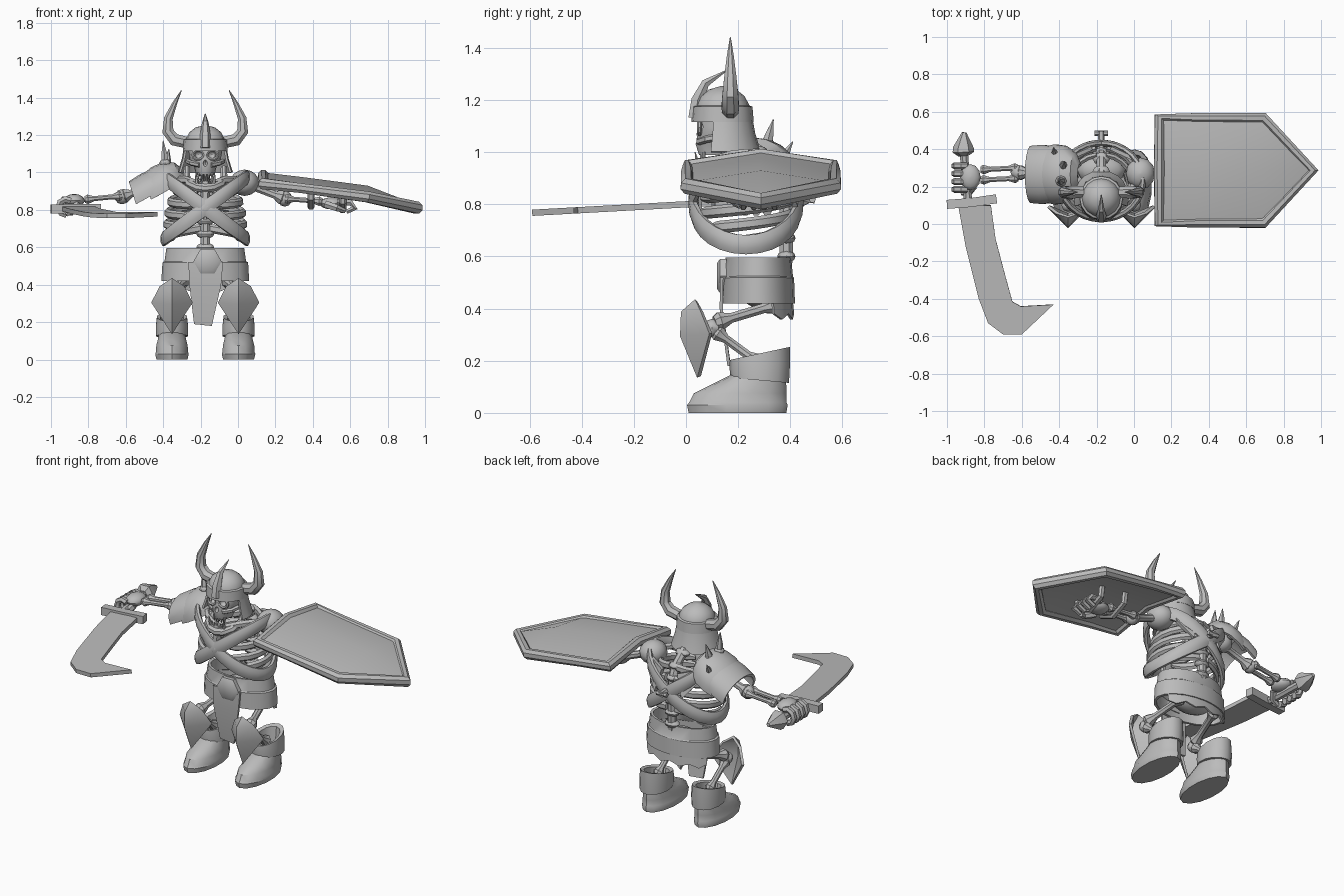
import bpy, bmesh, math
from mathutils import Vector as V

if "Cube" in bpy.data.objects:
    bpy.data.objects.remove(bpy.data.objects["Cube"])

C = -0.175                      # body centre line
grey = bpy.data.materials.new("plain grey")
grey.diffuse_color = (0.5, 0.5, 0.5, 1)
grey.use_nodes = True
grey.node_tree.nodes["Principled BSDF"].inputs["Base Color"].default_value = grey.diffuse_color

def make(name, verts, faces, thick=0, offset=0):
    me = bpy.data.meshes.new(name)
    me.from_pydata([tuple(v) for v in verts], [], faces)
    bm = bmesh.new(); bm.from_mesh(me)
    bmesh.ops.recalc_face_normals(bm, faces=bm.faces)
    bm.to_mesh(me); bm.free()
    me.materials.append(grey)
    ob = bpy.data.objects.new(name, me)
    bpy.context.collection.objects.link(ob)
    if thick:
        m = ob.modifiers.new("thickness", 'SOLIDIFY')
        m.thickness, m.offset = thick, offset
    return ob

def loft(name, rings, caps=True, around=True, wrap=False, thick=0):
    n, k = len(rings[0]), len(rings)
    faces = [(i % k * n + j, i % k * n + (j + 1) % n, (i + 1) % k * n + (j + 1) % n, (i + 1) % k * n + j)
             for i in range(k if wrap else k - 1) for j in range(n if around else n - 1)]
    if caps and not wrap:
        faces += [tuple(range(n)), tuple(range((k - 1) * n, k * n))]
    return make(name, [v for r in rings for v in r], faces, thick)

def tube(name, pts, radii, n=8, flat=1, ref=None, wrap=False):
    pts = [V(p) for p in pts]; k = len(pts)
    if not isinstance(radii, (list, tuple)): radii = [radii] * k
    if ref is None:
        d = pts[-1] - pts[0]
        ref = min((V((1, 0, 0)), V((0, 1, 0)), V((0, 0, 1))), key=lambda a: abs(a.dot(d)))
    ref = V(ref); rings = []
    for i, p in enumerate(pts):
        a = pts[(i - 1) % k] if wrap else pts[max(i - 1, 0)]
        b = pts[(i + 1) % k] if wrap else pts[min(i + 1, k - 1)]
        t = (b - a).normalized()
        u = t.cross(ref).normalized(); w = u.cross(t)
        rings.append([p + radii[i] * (u * math.cos(q) + w * flat * math.sin(q))
                      for q in (2 * math.pi * (j + .5) / n for j in range(n))])
    return loft(name, rings, wrap=wrap)

def oval(cx, cy, z, rx, ry, n=16, a0=0, a1=360, slope=0):
    # angle 0 points to the back; slope raises the ring towards the back
    m = n if a1 - a0 == 360 else n - 1
    out = []
    for j in range(n):
        a = math.radians(a0 + (a1 - a0) * j / m)
        out.append(V((cx + rx * math.sin(a), cy + ry * math.cos(a), z + slope * math.cos(a))))
    return out

def ball(name, c, r, n=12, m=8):
    rings = [oval(c[0], c[1], c[2] - r[2] * math.cos(t), r[0] * math.sin(t), r[1] * math.sin(t), n)
             for t in (math.pi * (i + .15) / (m + .3) for i in range(m + 1))]
    return loft(name, rings)

def bone(name, a, b, r):
    a, b = V(a), V(b)
    return tube(name, [a.lerp(b, t) for t in (0, .08, .25, .75, .92, 1)],
                [r * s for s in (1.1, 1.6, .85, .85, 1.6, 1.1)])

def spike(name, a, b, r):
    return tube(name, [a, V(a).lerp(V(b), .4), b], [r, r * .75, .002], 6)

# Helmet
HY = .14
loft("helmet_dome", [oval(C, HY, z, .106 * s, .106 * s) for z, s in
     ((1.12, 1), (1.18, .97), (1.215, .8), (1.24, .5), (1.253, .08))])
loft("helmet_band", [oval(C, HY, z, r, r) for z, r in ((1.115, .108), (1.115, .12), (1.175, .115), (1.18, .1))], caps=False)
loft("helmet_neck_guard", [oval(C, HY, z, r, r, 13, -108, 108) for z, r in
     ((1.135, .108), (1.07, .12), (1.0, .142))], caps=False, around=False, thick=.012)
tube("helmet_crest", [(C, .035, 1.13), (C, .045, 1.2), (C, .075, 1.265), (C, .158, 1.315)],
     [.03, .028, .018, .002], 6, ref=(1, 0, 0))
for s in (-1, 1):
    tube("horn", [(C + s * x, .17, z) for x, z in
         ((.1, 1.16), (.165, 1.175), (.2, 1.22), (.197, 1.29), (.163, 1.37), (.127, 1.44))],
         [.033, .036, .033, .025, .014, .002], 8, ref=(0, 1, 0))

# Skull with hollow eyes and nose
skull = loft("skull", [oval(C, y, z, rx, ry) for z, rx, y, ry in
     ((.99, .05, .11, .06), (1.03, .06, .115, .078), (1.065, .082, .125, .085), (1.1, .088, .135, .09), (1.14, .09, .14, .09))])
cutters = [ball("socket_cutter", (C + s * .037, .04, 1.095), (.025, .035, .021)) for s in (-1, 1)]
cutters.append(ball("nose_cutter", (C, .035, 1.05), (.012, .025, .018)))
for c in cutters:
    c.hide_render = True
    m = skull.modifiers.new("hollow", 'BOOLEAN'); m.operation, m.object = 'DIFFERENCE', c
for s in (-1, 1):
    tube("eye_rim", [(C + s * .037 + .03 * math.cos(a), .052, 1.095 + .026 * math.sin(a))
         for a in (math.pi * i / 5 for i in range(10))], .009, 6, ref=(0, 1, 0), wrap=True)
    tube("cheekbone", [(C + s * .03, .05, 1.04), (C + s * .075, .08, 1.05), (C + s * .095, .14, 1.06)], .014, 6, ref=(0, 0, 1))
    spike("tusk", (C + s * .045, .05, .93), (C + s * .05, .035, 1.0), .012)
half = [(.098, .17, 1.03), (.1, .14, .965), (.08, .075, .935), (.04, .045, .92)]
tube("jaw", [(C - x, y, z) for x, y, z in half] + [(C, .04, .915)] + [(C + x, y, z) for x, y, z in half[::-1]],
     [.016, .022, .024, .024, .026, .024, .024, .022, .016], 8, ref=(0, .7, -.7))
for i in range(-2, 3):
    spike("upper_tooth", (C + i * .018, .06 + .005 * abs(i), 1.0), (C + i * .018, .058 + .005 * abs(i), .965), .009)
    spike("lower_tooth", (C + i * .02, .045 + .004 * abs(i), .93), (C + i * .02, .045 + .004 * abs(i), .965), .008)

# Spine
path = [(.35, .46), (.375, .53), (.385, .6), (.385, .67), (.385, .74), (.385, .81), (.375, .88), (.35, .945), (.28, 1.0), (.2, 1.05)]
tube("spine", [(C, y, z) for y, z in path], .028, 8, ref=(1, 0, 0))
for y, z in path[:-1]:
    ball("vertebra", (C, y, z), (.048, .035, .024), 8, 6)
tube("spine_process", [(C, .39, .83), (C, .45, .825), (C, .495, .82)], [.022, .016, .02], 6)
tube("spine_process_end", [(C - .035, .485, .82), (C + .035, .485, .82)], .014, 6)

# Ribcage and shoulder girdle
for s in (-1, 1):
    for z, rx, ry, end in ((.95, .16, .14, 165), (.89, .19, .175, 165), (.83, .205, .19, 160), (.77, .21, .185, 140), (.705, .195, .165, 120)):
        tube("rib", [(C + s * rx * math.sin(a), .23 + ry * math.cos(a), z - .065 * math.sin(a / 2))
             for a in (math.radians(8 + (end - 8) * i / 9) for i in range(10))],
             [.016] * 9 + [.009], 6, 1.5, (0, 0, 1))
    tube("collarbone", [(C + s * .02, .07, .93), (C + s * .1, .1, .96), (C + s * .2, .24, .96)], .02, 6, ref=(0, 0, 1))
    make("shoulder_blade", [(C + s * x, y, z) for x, y, z in
         ((.05, .405, .93), (.19, .34, .97), (.17, .37, .89), (.09, .42, .79))], [(0, 1, 2, 3)], .02)
    # crossed chest straps
    tube("chest_strap", [(C + .222 * math.sin(a), .23 + .203 * math.cos(a), .81 + s * .165 * math.sin(a))
         for a in (math.pi * i / 14 for i in range(28))], .019, 8, 2.1, (0, 0, 1), True)
tube("breastbone", [(C, .06, .95), (C, .04, .86), (C, .05, .75)], [.03, .025, .012], 6)

# Hips, waist belt, buckle and cloths
ball("pelvis", (C, .29, .47), (.13, .085, .07))
loft("waist_belt", [oval(C, .277, z, rx, ry, 20) for z, rx, ry in
     ((.595, .2, .118), (.52, .212, .126), (.515, .222, .13), (.42, .227, .133))], caps=False, thick=.016)
skirt = [oval(C, .277, .43, .222, .128, 9, -65, 65), oval(C, .28, .38, .225, .13, 9, -65, 65)]
for i, p in enumerate(skirt[1]): p.z -= .022 * (i % 2)
loft("back_cloth", skirt, caps=False, around=False, thick=.01)
loft("buckle", [[V((-.163 + r * math.cos(math.pi * i / 3), y, .525 + r * math.sin(math.pi * i / 3))) for i in range(6)]
     for r, y in ((.075, .16), (.075, .13), (.055, .118))])
make("front_cloth", [(-.265, .137, .52), (-.08, .137, .52), (-.26, .135, .4), (-.09, .135, .4), (-.235, .165, .19), (-.14, .165, .18)],
     [(0, 1, 3, 2), (2, 3, 5, 4)], .012)

# Legs, knee guards and boots
for s in (-1, 1):
    x = C + s * .178
    bone("thigh", (C + s * .12, .36, .42), (x, .11, .345), .024)
    ball("knee", (x, .1, .325), (.035, .035, .035), 8, 6)
    bone("shin", (x, .11, .315), (x, .28, .19), .021)
    kv = [(0, .04, .43), (.06, .06, .39), (.105, .095, .305), (0, .05, .138), (-.105, .095, .305), (-.06, .06, .39),
          (0, -.012, .385), (0, -.015, .295)]
    make("knee_guard", [(x + a, y, z) for a, y, z in kv],
         [(0, 1, 6), (1, 2, 7, 6), (2, 3, 7), (3, 4, 7), (4, 5, 6, 7), (5, 0, 6)], .016)
    loft("boot_foot", [oval(x, (a + b) / 2, z, w, (b - a) / 2, 14) for z, a, b, w in
         ((0, .01, .385, .085), (.03, .004, .39, .092), (.04, .012, .385, .088), (.075, .03, .385, .086),
          (.105, .09, .385, .078), (.15, .18, .375, .07))])
    loft("boot_shaft", [oval(x, .283, z, rx, ry, 14, slope=k) for z, rx, ry, k in
         ((.125, .088, .112, -.01), (.18, .088, .116, .01), (.228, .082, .115, .025), (.222, .062, .09, .022), (.15, .055, .08, 0))])

# Spiked shoulder armour
def plate(name, mid, half, rise, xs):
    rings = []
    for t, r in xs:
        cx, cz = mid[0] - t * .8, mid[1] - t * .45
        rings.append([V((cx - .3 * r * math.cos(a) * rise, .265 + half * r * math.sin(a), cz + rise * r * math.cos(a)))
                      for a in (math.radians(-100 + 20 * i) for i in range(11))])
    return loft(name, rings, caps=False, around=False, thick=.016)
plate("shoulder_plate", (-.31, .965), .155, .12, ((-.02, .35), (.01, .72), (.07, .95), (.14, 1), (.2, .92)))
plate("shoulder_lower_plate", (-.43, .915), .15, .1, ((0, .95), (.07, 1.02), (.15, .98)))
ball("shoulder_joint_right_side", (-.42, .27, .95), (.06, .06, .055))
for base, tip in (((-.39, .23, 1.05), (-.4, .235, 1.17)), ((-.38, .31, 1.03), (-.37, .335, 1.125)), ((-.42, .36, .96), (-.43, .41, 1.04))):
    ball("spike_base", base, (.03, .03, .025), 8, 6)
    spike("shoulder_spike", base, tip, .024)
ball("shoulder_joint_left_side", (.035, .27, .945), (.078, .085, .07))

# Sword arm
bone("upper_arm", (-.42, .27, .94), (-.62, .275, .87), .026)
ball("elbow", (-.62, .275, .87), (.04, .042, .04), 8, 6)
for y in (.245, .3):
    bone("forearm", (-.62, y, .875), (-.82, y - .01, .855), .017)
ball("palm", (-.875, .25, .85), (.055, .07, .035))
for i in range(4):
    y = .185 + .042 * i
    tube("finger", [(-.92 + .04 * math.cos(a), y, .815 + .042 * math.sin(a)) for a in (math.radians(50 + 45 * j) for j in range(6))],
         .019, 6, ref=(0, 1, 0))
tube("thumb", [(-.86, .2, .83), (-.88, .17, .8), (-.92, .165, .775)], [.022, .02, .014], 6)

# Curved sword
tilt = lambda y: .8 + .055 * y
tube("grip", [(-.885, .1, .806), (-.91, .38, .82)], .024)
tube("pommel", [(-.91, .365, .82), (-.912, .385, .821), (-.912, .41, .821), (-.908, .49, .825)], [.03, .058, .055, .012], 6)
tube("guard", [(-1.0, .105, .805), (-.87, .115, .807), (-.735, .135, .807)], .034, 4, ref=(0, 0, 1))
edge = [(-.94, .1), (-.9, -.12), (-.83, -.4), (-.78, -.53), (-.7, -.59), (-.6, -.59), (-.43, -.43),
        (-.605, -.44), (-.65, -.415), (-.69, -.27), (-.74, -.08), (-.765, .1)]
make("sword_blade", [(x, y, tilt(y)) for x, y in edge],
     [(0, 1, 10, 11), (1, 2, 9, 10), (2, 3, 8, 9), (3, 4, 7, 8), (4, 5, 7), (5, 6, 7)], .024)

# Shield arm
bone("upper_arm", (.04, .27, .94), (.25, .28, .86), .026)
ball("elbow", (.25, .28, .86), (.04, .042, .042), 8, 6)
for y in (.255, .31):
    bone("forearm", (.25, y, .86), (.45, y, .845), .017)
ball("palm", (.5, .28, .835), (.065, .06, .032))
for i in range(4):
    y = .22 + .04 * i
    tube("finger", [(.53, y, .84), (.6, y, .84), (.625, y, .81), (.58, y, .79)], [.02, .02, .018, .014], 6, ref=(0, 1, 0))
tube("thumb", [(.47, .22, .83), (.53, .19, .81), (.57, .21, .795)], [.022, .02, .014], 6)

# Shield: bent plate, thick rim and grip straps
SY, S = .287, .28
cols = [(.135, .985), (.33, .962), (.69, .915)]
sv = [(x, SY + k * S, z - .045 * abs(k)) for x, z in cols for k in (-1, 0, 1)] + [(.955, SY, .812)]
make("shield_plate", sv, [(0, 1, 4, 3), (1, 2, 5, 4), (3, 4, 7, 6), (4, 5, 8, 7), (6, 7, 9), (7, 8, 9)], .03)
tube("shield_rim", [sv[i] for i in (0, 3, 6, 9, 8, 5, 2, 1)], [.032, .028, .032, .034, .032, .028, .032, .03], 8, ref=(0, 0, 1), wrap=True)
for x, z in ((.39, .95), (.56, .93)):
    tube("shield_strap", [(x, .17, z - .01), (x, .18, z - .09), (x, .28, z - .135), (x, .38, z - .09), (x, .39, z - .01)],
         .014, 6, 1.4, (1, 0, 0))

# Apply modifiers, drop cutters, shade by angle
bpy.ops.object.select_all(action='SELECT')
bpy.context.view_layer.objects.active = skull
bpy.ops.object.convert(target='MESH')
for c in cutters: bpy.data.objects.remove(c)
bpy.ops.object.shade_smooth_by_angle(angle=math.radians(35))
